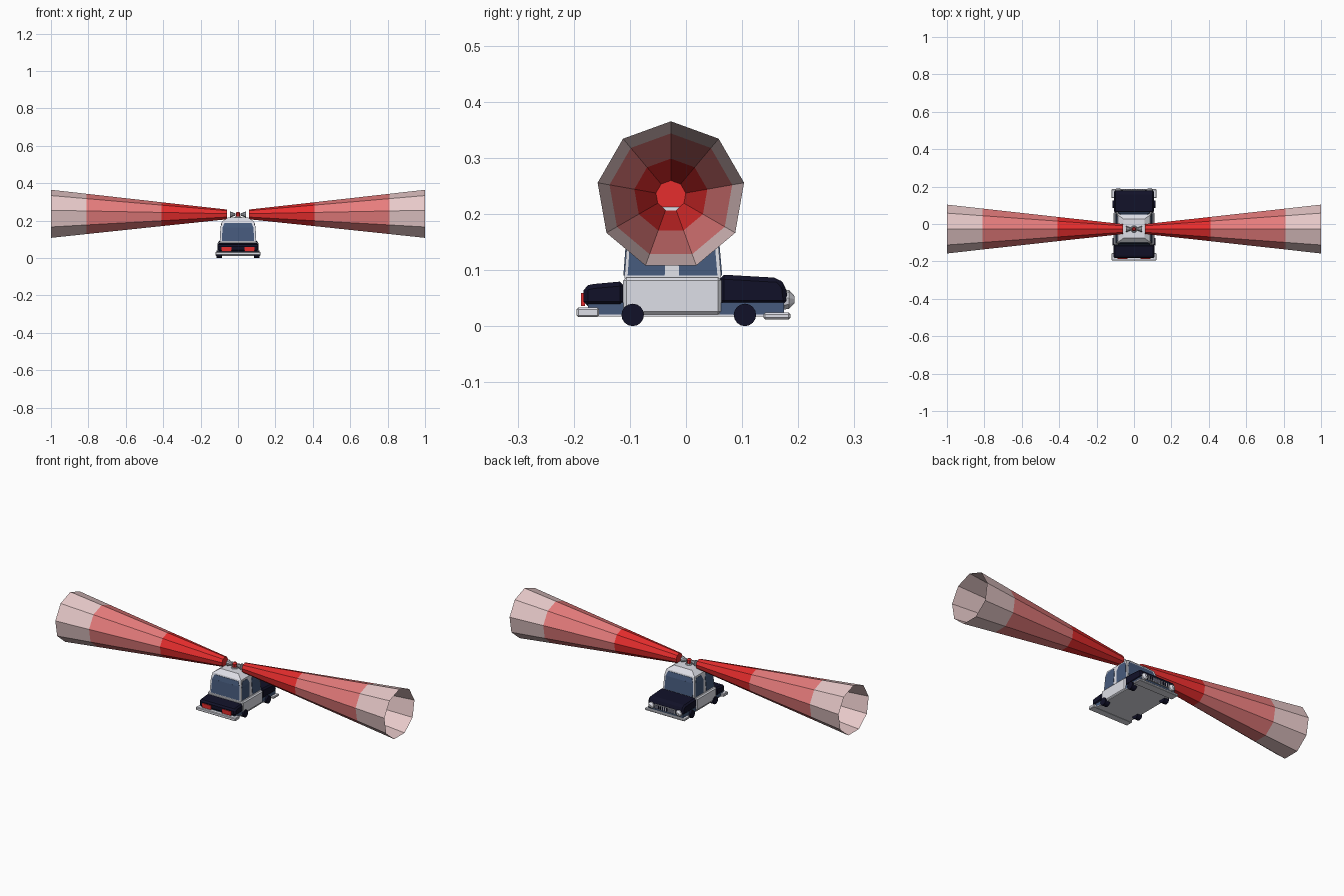
import bpy, bmesh, math
from mathutils import Vector

if "Cube" in bpy.data.objects:
    bpy.data.objects.remove(bpy.data.objects["Cube"])


def mat(name, r, g, b):
    lin = [((c / 255 + 0.055) / 1.055) ** 2.4 if c > 10 else c / 255 / 12.92 for c in (r, g, b)]
    m = bpy.data.materials.new(name)
    m.diffuse_color = (*lin, 1)
    m.use_nodes = True
    m.node_tree.nodes["Principled BSDF"].inputs["Base Color"].default_value = m.diffuse_color
    return m


WHITE = mat("white paint", 222, 223, 231)
NAVY = mat("navy paint", 17, 17, 40)
GLASS = mat("slate glass", 70, 90, 124)
CHROME = mat("chrome grey", 178, 180, 188)
RED = mat("red light", 230, 45, 45)
MID = mat("mid beam", 230, 124, 124)
PALE = mat("pale beam", 230, 200, 200)


def make(name, verts, faces, *mats):
    me = bpy.data.meshes.new(name)
    bm = bmesh.new()
    vs = [bm.verts.new(v) for v in verts]
    for f in faces:
        bm.faces.new([vs[i] for i in f])
    bmesh.ops.recalc_face_normals(bm, faces=bm.faces)
    bm.to_mesh(me)
    bm.free()
    for m in mats:
        me.materials.append(m)
    ob = bpy.data.objects.new(name, me)
    bpy.context.collection.objects.link(ob)
    return ob


def prism(name, pts, off, m, bevel=0):
    """Extrude a flat outline by an offset vector."""
    n = len(pts)
    verts = [Vector(p) for p in pts] + [Vector(p) + Vector(off) for p in pts]
    faces = [list(range(n)), list(range(n, 2 * n))]
    faces += [(i, (i + 1) % n, n + (i + 1) % n, n + i) for i in range(n)]
    ob = make(name, verts, faces, m)
    if bevel:
        b = ob.modifiers.new("bevel", 'BEVEL')
        b.width, b.segments = bevel, 1
    return ob


def box(name, x0, x1, y0, y1, z0, z1, m, bevel=0):
    return prism(name, [(x0, y0, z0), (x1, y0, z0), (x1, y1, z0), (x0, y1, z0)], (0, 0, z1 - z0), m, bevel)


def rings(name, rows, n, axis, centre, mats, rule=None, caps=(True, True), phase=0.0):
    """Revolve (position, radius) rows about an axis; rule gives a material per row."""
    verts, faces = [], []
    for p, r in rows:
        for i in range(n):
            a = 2 * math.pi * i / n + phase
            u, v = r * math.sin(a), r * math.cos(a)
            local = {'X': (p, u, v), 'Y': (u, p, v), 'Z': (u, v, p)}[axis]
            verts.append(Vector(local) + Vector(centre))
    for k in range(len(rows) - 1):
        for i in range(n):
            j = (i + 1) % n
            faces.append((k * n + i, k * n + j, (k + 1) * n + j, (k + 1) * n + i))
    if caps[0]:
        faces.append(list(range(n)))
    if caps[1]:
        faces.append(list(range((len(rows) - 1) * n, len(rows) * n)))
    ob = make(name, verts, faces, *mats)
    if rule:
        for i, p in enumerate(ob.data.polygons):
            p.material_index = rule[i // n] if i < n * (len(rows) - 1) else 0
    return ob


# body: floor, wheel-level skirts and door section
box("floor", -0.105, 0.105, -0.18, 0.178, 0.017, 0.021, WHITE)
box("rear_skirt", -0.104, 0.104, -0.175, -0.11, 0.02, 0.042, GLASS)
box("front_skirt", -0.104, 0.104, 0.06, 0.175, 0.02, 0.042, GLASS)
box("door_section", -0.109, 0.109, -0.112, 0.063, 0.02, 0.087, WHITE, 0.006)

# trunk and hood
prism("trunk", [(-0.109, y, z) for y, z in
      ((-0.11, 0.036), (-0.11, 0.08), (-0.165, 0.075), (-0.183, 0.071), (-0.183, 0.036))],
      (0.218, 0, 0), NAVY, 0.008)
prism("hood", [(-0.107, y, z) for y, z in
      ((0.06, 0.038), (0.06, 0.092), (0.165, 0.086), (0.178, 0.072), (0.182, 0.038))],
      (0.214, 0, 0), NAVY, 0.008)

# cabin with chamfered roof: rows of (z, half width, back, front)
rows = [(0.085, 0.096, -0.11, 0.063), (0.165, 0.092, -0.104, 0.056),
        (0.195, 0.086, -0.097, 0.048), (0.216, 0.055, -0.075, 0.026)]
cv, cf = [], []
for z, hx, y0, y1 in rows:
    cv += [(-hx, y0, z), (hx, y0, z), (hx, y1, z), (-hx, y1, z)]
for k in range(3):
    for i in range(4):
        j = (i + 1) % 4
        cf.append((k * 4 + i, k * 4 + j, k * 4 + 4 + j, k * 4 + 4 + i))
make("cabin", cv, cf + [(0, 1, 2, 3), (12, 13, 14, 15)], WHITE)

# windows follow the wall slope
win = ((-0.086, 0.09), (0.086, 0.09), (0.083, 0.163), (-0.083, 0.163))
for name, y, s in (("rear_window", -0.11, -1), ("windscreen", 0.063, 1)):
    lean = lambda z: y - s * (z - 0.085) * (0.075 if s < 0 else 0.0875)
    prism(name, [(x, lean(z), z) for x, z in win], (0, s * 0.002, 0), GLASS)
    w2 = ((-0.083, 0.163), (0.083, 0.163), (0.072, 0.188), (-0.072, 0.188))
    edge = (-0.104, -0.0985) if s < 0 else (0.056, 0.0495)
    prism(name + "_top", [(x, edge[0] if z < 0.17 else edge[1], z) for x, z in w2],
          (0, s * 0.002, 0), GLASS)
for s in (-1, 1):
    for name, a, b, ta, tb in (("back_side_window", -0.104, -0.038, -0.099, -0.034),
                               ("front_side_window", -0.012, 0.056, -0.016, 0.05)):
        prism(name, [(s * 0.0958, a, 0.09), (s * 0.0958, b, 0.09), (s * 0.092, tb, 0.163),
              (s * 0.092, ta, 0.163)], (s * 0.002, 0, 0), GLASS)
        prism(name + "_top", [(s * 0.092, ta, 0.163), (s * 0.092, tb, 0.163),
              (s * 0.0872, tb - 0.012, 0.187), (s * 0.0872, ta + 0.012, 0.187)],
              (s * 0.002, 0, 0), GLASS)

# bumpers
box("rear_bumper", -0.12, 0.12, -0.195, -0.155, 0.016, 0.033, WHITE, 0.003)
box("front_bumper", -0.12, 0.12, 0.138, 0.186, 0.012, 0.024, WHITE, 0.003)

# grille with dark slats
box("grille", -0.062, 0.062, 0.178, 0.185, 0.036, 0.06, CHROME)
for i in range(9):
    x = -0.052 + i * 0.013
    box("grille_slat", x - 0.003, x + 0.003, 0.184, 0.1865, 0.039, 0.057, NAVY)

for s in (-1, 1):
    # lamps
    rings("headlight", [(0.172, 0.019), (0.184, 0.017), (0.193, 0.007)], 9, 'Y',
          (s * 0.084, 0, 0.047), [WHITE])
    box("tail_light", s * 0.061 - 0.027, s * 0.061 + 0.027, -0.187, -0.18, 0.036, 0.059, RED)
    # wheels
    for y in (-0.095, 0.105):
        rings("wheel", [(-0.014, 0.02), (0.014, 0.02)], 16, 'X', (s * 0.1, y, 0.02), [NAVY])
    # siren reflectors
    rings("siren_reflector", [(s * 0.014, 0.006), (s * 0.042, 0.017)], 9, 'X',
          (0, -0.027, 0.2325), [CHROME])
    # three-tone light beam, open at the far end
    rings("light_beam", [(s * 0.06, 0.027), (s * 0.41, 0.066), (s * 0.81, 0.111), (s, 0.1325)],
          9, 'X', (0, -0.027, 0.2325), [RED, MID, PALE], (0, 1, 2), (True, False))

# siren lamp on the roof
rings("siren_base", [(0.214, 0.02), (0.222, 0.016)], 9, 'Z', (0, -0.027, 0), [CHROME])
rings("siren_lamp", [(0.22, 0.012), (0.24, 0.012), (0.247, 0.006)], 9, 'Z', (0, -0.027, 0), [RED])
